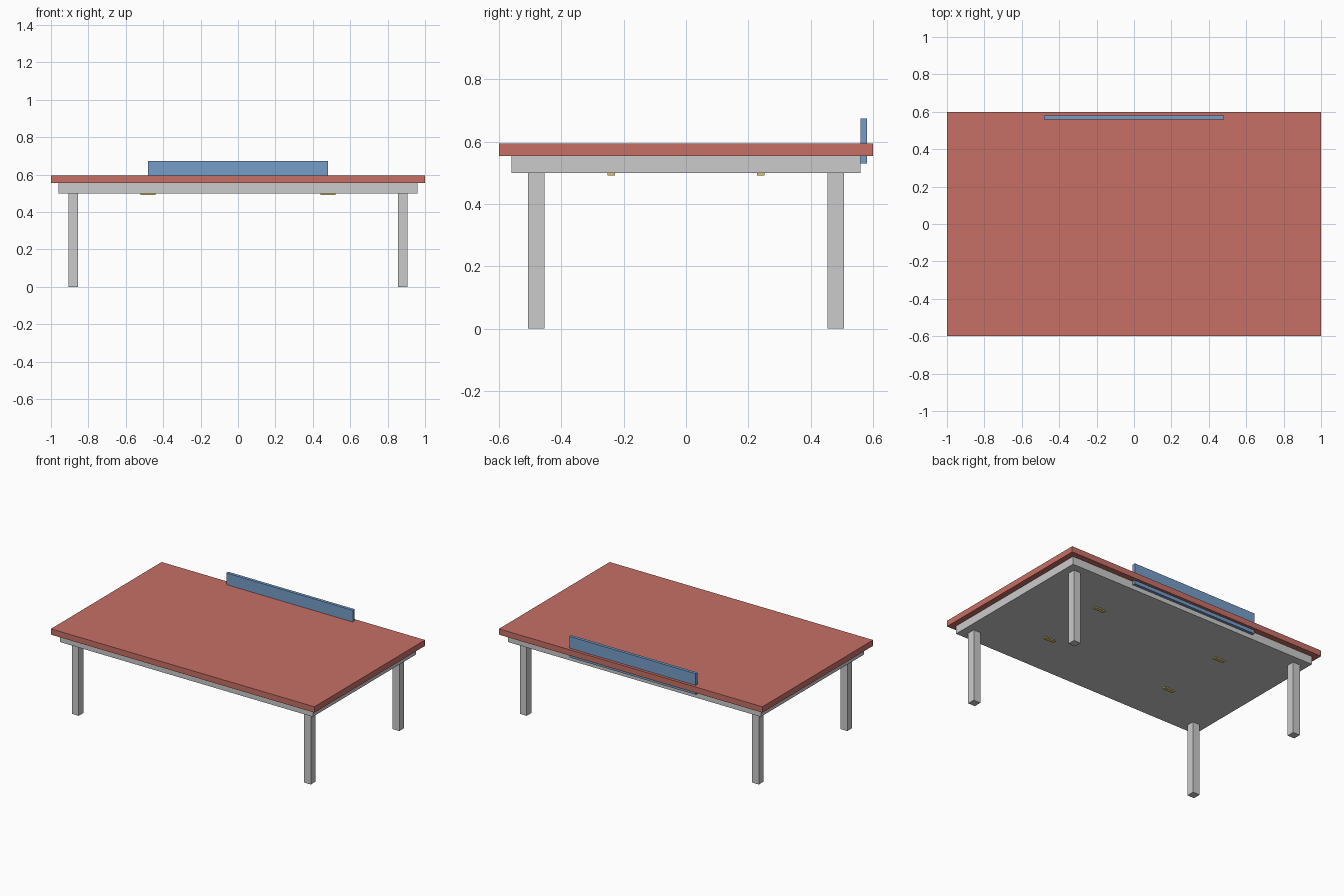
import bpy

if "Cube" in bpy.data.objects:
    bpy.data.objects.remove(bpy.data.objects["Cube"])


def material(name, rgb):
    m = bpy.data.materials.new(name)
    m.diffuse_color = (*rgb, 1)
    m.use_nodes = True
    m.node_tree.nodes["Principled BSDF"].inputs["Base Color"].default_value = m.diffuse_color
    return m


def box(name, lo, hi, mat=None):
    """Axis-aligned box between two corners."""
    bpy.ops.mesh.primitive_cube_add(size=1, location=[(a + b) / 2 for a, b in zip(lo, hi)])
    ob = bpy.context.object
    ob.name = name
    ob.scale = [b - a for a, b in zip(lo, hi)]
    bpy.ops.object.transform_apply(location=False, rotation=False, scale=True)
    if mat:
        ob.data.materials.append(mat)
    return ob


red = material("red_top", (0.57, 0.16, 0.13))
blue = material("blue_panel", (0.18, 0.34, 0.58))
yellow = material("yellow_pad", (0.70, 0.55, 0.15))

# Table top and the solid frame slab under it
box("table_top", (-1, -0.6, 0.554), (1, 0.6, 0.594), red)
box("under_frame", (-0.96, -0.56, 0.499), (0.96, 0.56, 0.554))

# Upright panel at the back edge, reaching down past the top
box("back_panel", (-0.48, 0.559, 0.53), (0.48, 0.58, 0.674), blue)

# Four legs and four small pads on the underside
for sx, side in ((-1, "left"), (1, "right")):
    for sy, end in ((-1, "front"), (1, "back")):
        x, y, h = sx * 0.881, sy * 0.48, 0.0265
        box(f"{end}_{side}_leg", (x - h, y - h, 0), (x + h, y + h, 0.499))
        x, y = sx * 0.48, sy * 0.24
        box(f"{end}_{side}_pad", (x - 0.04, y - 0.012, 0.491), (x + 0.04, y + 0.012, 0.501), yellow)
